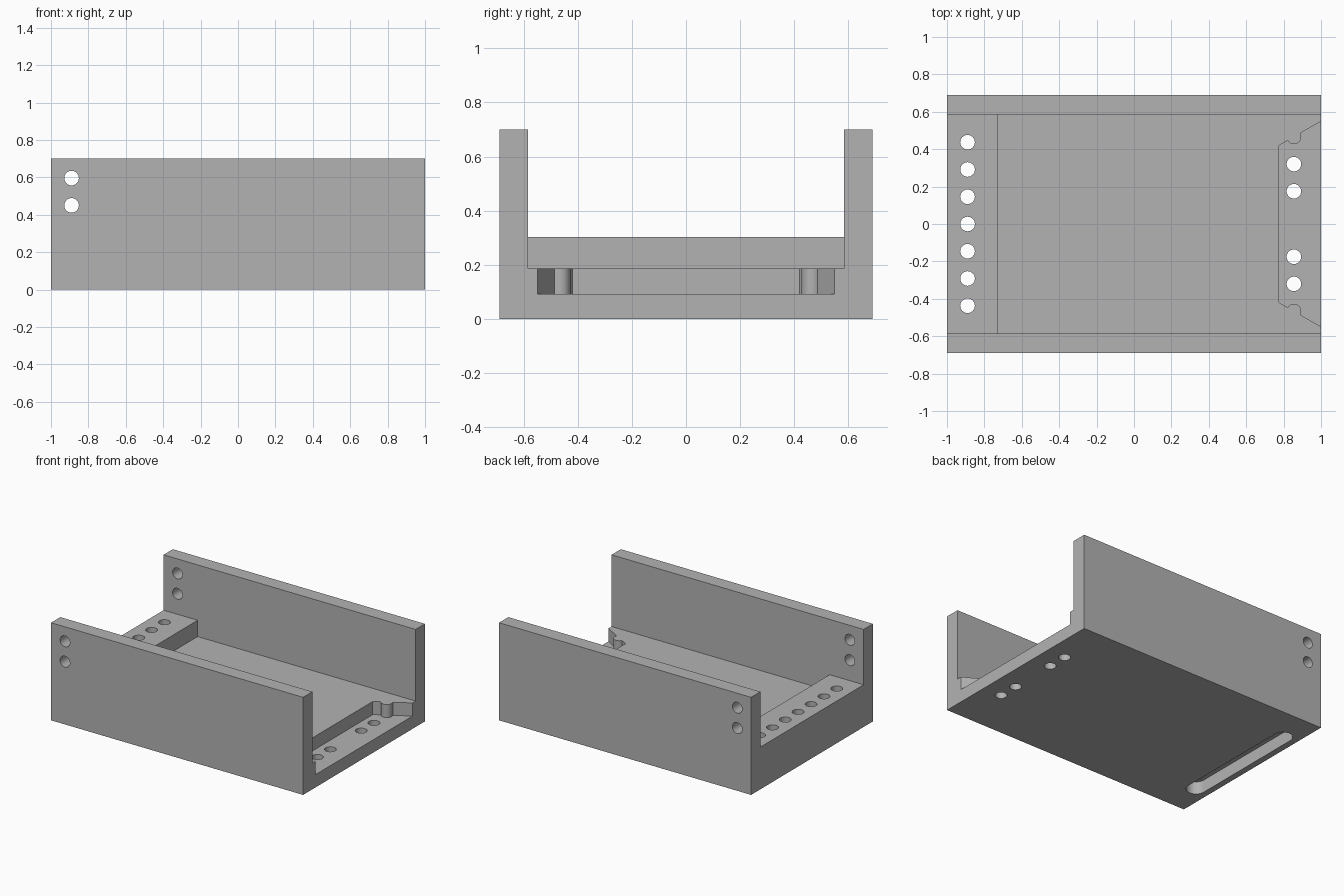
import bpy, bmesh, math
from math import cos, sin, radians
from mathutils import Matrix, Vector

cube = bpy.data.objects.get("Cube")
if cube:
    bpy.data.objects.remove(cube, do_unlink=True)

grey = bpy.data.materials.new("plain grey")
grey.use_nodes = True
grey.diffuse_color = (0.45, 0.45, 0.45, 1)
grey.node_tree.nodes["Principled BSDF"].inputs["Base Color"].default_value = (0.45, 0.45, 0.45, 1)


def prism(name, outline, low, high, turn=None):
    """Extrude a flat outline from low to high along z, then optionally turn it."""
    bm = bmesh.new()
    face = bm.faces.new([bm.verts.new((x, y, low)) for x, y in outline])
    new = bmesh.ops.extrude_face_region(bm, geom=[face])["geom"]
    bmesh.ops.translate(bm, vec=Vector((0, 0, high - low)),
                        verts=[v for v in new if isinstance(v, bmesh.types.BMVert)])
    if turn:
        bm.transform(turn)
    bmesh.ops.recalc_face_normals(bm, faces=bm.faces)
    mesh = bpy.data.meshes.new(name)
    bm.to_mesh(mesh)
    bm.free()
    mesh.materials.append(grey)
    obj = bpy.data.objects.new(name, mesh)
    bpy.context.collection.objects.link(obj)
    return obj


def arc(x, y, r, start, end, steps):
    angles = [radians(start + (end - start) * i / steps) for i in range(steps + 1)]
    return [(x + r * cos(a), y + r * sin(a)) for a in angles]


def circle(x, y, r=0.039):
    return arc(x, y, r, 0, 360, 32)[:-1]


def cut(cutter):
    cutter.hide_render = True
    mod = body.modifiers.new("cut", 'BOOLEAN')
    mod.operation = 'DIFFERENCE'
    mod.solver = 'EXACT'
    mod.object = cutter
    bpy.context.view_layer.objects.active = body
    bpy.ops.object.modifier_apply(modifier=mod.name)
    bpy.data.objects.remove(cutter, do_unlink=True)


# Solid block; outlines drawn in x-z are stood upright with this turn
upright = Matrix.Rotation(radians(90), 4, 'X')
body = prism("channel_tray", [(-1, -0.69), (1, -0.69), (1, 0.69), (-1, 0.69)], 0, 0.70)

# Channel between the side walls, leaving a raised step at one end
cut(prism("channel_cutter", [(-1.1, 0.303), (-0.73, 0.303), (-0.73, 0.186),
                             (1.1, 0.186), (1.1, 1), (-1.1, 1)], -0.585, 0.585, upright))

# Flared recess at the open end, with a round post on each slanted side
half = [(0.775, 0.42)] + arc(0.855, 0.466, 0.039, 210, 390, 16) + [(1.02, 0.561)]
cut(prism("recess_cutter", half + [(x, -y) for x, y in reversed(half)], 0.092, 0.25))

# Slot under the step
slot = arc(-0.89, 0.437, 0.065, 0, 180, 16) + arc(-0.89, -0.437, 0.065, 180, 360, 16)
cut(prism("slot_cutter", slot, -0.1, 0.09))

# Row of holes through the step
for i in range(-3, 4):
    cut(prism("step_hole_cutter", circle(-0.89, i * 0.1457), 0.05, 0.4))

# Holes through the recess floor
for y in (-0.32, -0.175, 0.175, 0.32):
    cut(prism("recess_hole_cutter", circle(0.855, y), -0.1, 0.15))

# Holes through both side walls
for z in (0.45, 0.596):
    cut(prism("wall_hole_cutter", circle(-0.89, z), -0.8, 0.8, upright))

bpy.ops.object.select_all(action='DESELECT')
body.select_set(True)
bpy.context.view_layer.objects.active = body
bpy.ops.object.shade_smooth_by_angle(angle=radians(30))
